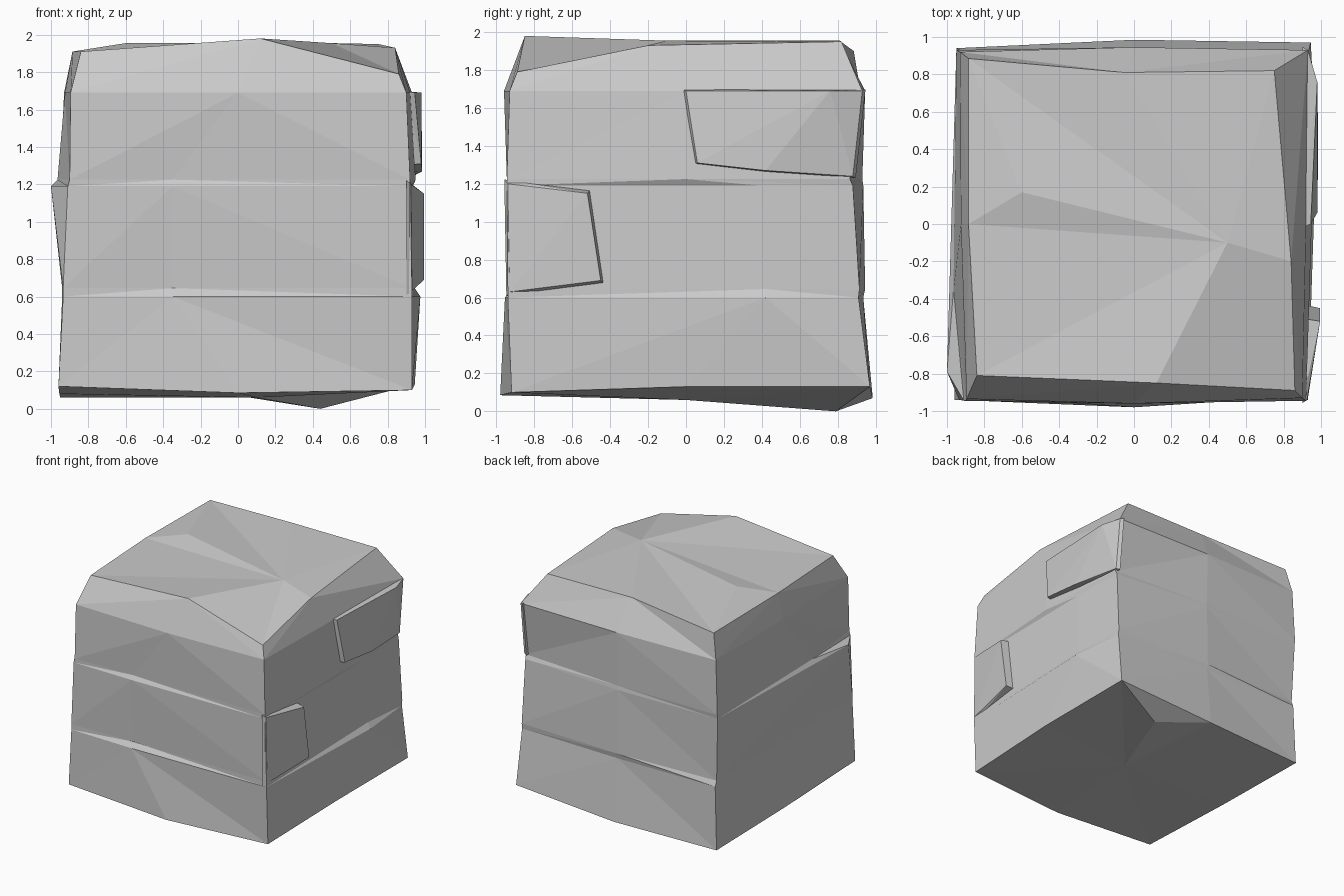
import bpy
import bmesh

if "Cube" in bpy.data.objects:
    bpy.data.objects.remove(bpy.data.objects["Cube"])


def make_object(name, bm):
    bmesh.ops.recalc_face_normals(bm, faces=bm.faces)
    mesh = bpy.data.meshes.new(name)
    bm.to_mesh(mesh)
    bm.free()
    obj = bpy.data.objects.new(name, mesh)
    bpy.context.collection.objects.link(obj)
    return obj


def poke(bm, face, point):
    """Split one face around a new point."""
    made = bmesh.ops.poke(bm, faces=[face])
    made["verts"][0].co = point


def loft(name, rings, low_tip, high_tip, low_poke, high_poke):
    """Skin triangles through the rings and close both ends to a tip.
    Each poke is (side index, point) and adds one more facet corner to that end."""
    bm = bmesh.new()
    loops = [[bm.verts.new(p) for p in ring] for ring in rings]
    n = len(loops[0])
    low, high = bm.verts.new(low_tip), bm.verts.new(high_tip)
    bottoms, tops = [], []
    for i in range(n):
        j = (i + 1) % n
        bottoms.append(bm.faces.new((loops[0][j], loops[0][i], low)))
        tops.append(bm.faces.new((loops[-1][i], loops[-1][j], high)))
        for a, b in zip(loops, loops[1:]):
            if i % 2:
                bm.faces.new((a[i], a[j], b[i]))
                bm.faces.new((a[j], b[j], b[i]))
            else:
                bm.faces.new((a[i], a[j], b[j]))
                bm.faces.new((a[i], b[j], b[i]))
    poke(bm, bottoms[low_poke[0]], low_poke[1])
    poke(bm, tops[high_poke[0]], high_poke[1])
    return make_object(name, bm)


def level(z, *xy):
    return [(x, y, z) for x, y in xy]


def brick(name, outer, inner_x, spread):
    """Raised stone: an outer outline joined to a wider outline inside the wall."""
    bm = bmesh.new()
    cy = sum(p[1] for p in outer) / len(outer)
    cz = sum(p[2] for p in outer) / len(outer)
    for x, y, z in outer:
        bm.verts.new((x, y, z))
        bm.verts.new((inner_x, y + (y - cy) * spread, z + (z - cz) * spread))
    bmesh.ops.convex_hull(bm, input=bm.verts)
    return make_object(name, bm)


# Rings run: front left, front, front right, right, back right, back, back left, left
base = [(-.96, -.94, .12), (0, -.98, .085), (.93, -.92, .1), (.945, 0, .13),
        (.945, .97, .13), (0, .985, .07), (-.95, .94, .06), (-.955, 0, .08)]
low_top = level(.6, (-.935, -.94), (-.35, -.955), (.93, -.94), (.975, .42),
                (.93, .91), (0, .935), (-.93, .93), (-.94, 0))
mid_base = level(.645, (-.935, -.94), (-.35, -.925), (.93, -.94), (.945, .42),
                 (.93, .915), (0, .945), (-.93, .91), (-.94, 0))
mid_top = level(1.19, (-.91, -.945), (-.35, -.955), (.92, -.945), (.935, .4),
                (.92, .88), (0, .935), (-.95, .925), (-1.0, -.79))
high_base = level(1.225, (-.90, -.945), (-.35, -.935), (.92, -.945), (.95, 0),
                  (.925, .865), (0, .93), (-.95, .93), (-.965, -.35))
high_top = level(1.69, (-.895, -.935), (0, -.96), (.90, -.93), (.92, 0),
                 (.93, .93), (0, .945), (-.93, .92), (-.925, 0))
cap = [(-.84, -.81, 1.91), (.12, -.85, 1.98), (.86, -.89, 1.79), (.84, -.2, 1.93),
       (.75, .82, 1.95), (-.05, .81, 1.955), (-.885, .885, 1.9), (-.885, 0, 1.91)]

# Chipped block with three courses and a chamfered top
loft("stone_block",
     [base, low_top, mid_base, mid_top, high_base, high_top, cap],
     (.1, 0, .06), (.5, -.1, 1.955),
     (4, (.44, .79, 0)), (6, (-.6, .17, 1.955)))

# Wedge-shaped corner brick in the middle course
brick("corner_brick",
      [(.93, -.93, .63), (.995, -.45, .69), (.995, -.52, 1.15), (.925, -.94, 1.2)],
      .90, .08)

# Large brick at the back of the upper course
brick("upper_brick",
      [(.98, .06, 1.31), (.985, .42, 1.27), (.93, .88, 1.24),
       (.93, .93, 1.69), (.98, .76, 1.69), (.945, .0, 1.69)],
      .90, .04)
